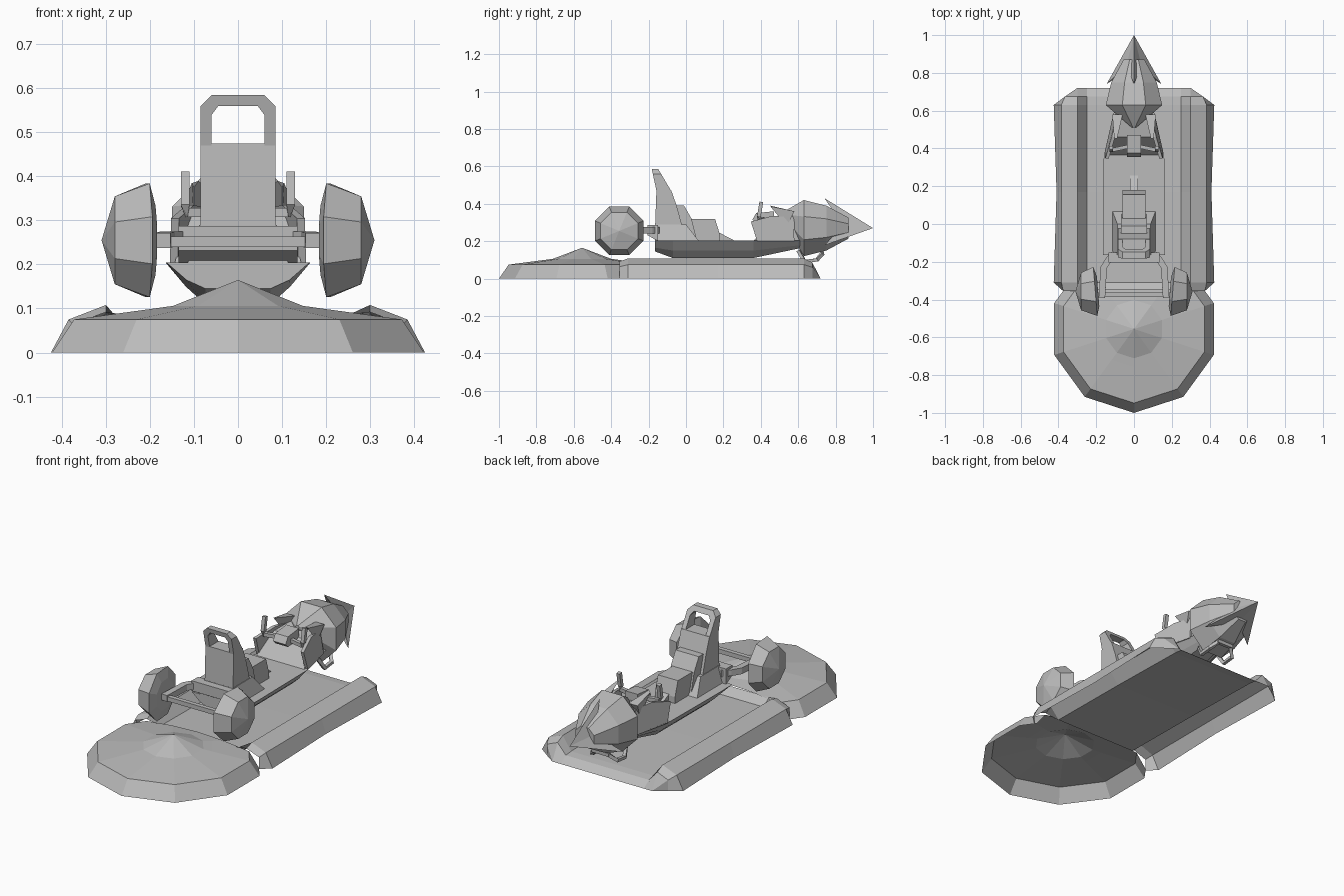
import bpy, bmesh
from math import sin, cos, pi
from mathutils import Vector

if "Cube" in bpy.data.objects:
    bpy.data.objects.remove(bpy.data.objects["Cube"])

grey = bpy.data.materials.new("plain_grey")
grey.use_nodes = True
grey.diffuse_color = (0.5, 0.5, 0.5, 1)
grey.node_tree.nodes["Principled BSDF"].inputs["Base Color"].default_value = (0.5, 0.5, 0.5, 1)


def finish(name, bm):
    bmesh.ops.remove_doubles(bm, verts=bm.verts, dist=0.0005)
    bmesh.ops.recalc_face_normals(bm, faces=bm.faces)
    mesh = bpy.data.meshes.new(name)
    bm.to_mesh(mesh)
    bm.free()
    mesh.materials.append(grey)
    ob = bpy.data.objects.new(name, mesh)
    bpy.context.scene.collection.objects.link(ob)
    return ob


def loft(name, rings, closed=True, caps=True):
    bm = bmesh.new()
    rows = [[bm.verts.new(p) for p in r] for r in rings]
    n = len(rows[0])
    for a, b in zip(rows, rows[1:]):
        for i in range(n if closed else n - 1):
            j = (i + 1) % n
            bm.faces.new((a[i], a[j], b[j], b[i]))
    if caps:
        bm.faces.new(rows[0])
        bm.faces.new(rows[-1])
    return finish(name, bm)


def prism(name, profile, x0, x1):
    """Side profile of (y, z) points pushed across x."""
    return loft(name, [[(x, y, z) for y, z in profile] for x in (x0, x1)])


def bar(name, points, w):
    """Square rod along a path, one mitred ring per point."""
    pts = [Vector(p) for p in points]
    rings = []
    for i, p in enumerate(pts):
        d = (pts[min(i + 1, len(pts) - 1)] - pts[max(i - 1, 0)]).normalized()
        side = d.cross(Vector((0, 0, 1)))
        if side.length < 0.3:
            side = d.cross(Vector((0, 1, 0)))
        side.normalize()
        up = side.cross(d)
        rings.append([p + side * a * w + up * b * w
                      for a, b in ((-1, -1), (1, -1), (1, 1), (-1, 1))])
    return loft(name, rings)


def spin(profile, n, turn, place):
    return [[place(r * cos(turn + 2 * pi * i / n), r * sin(turn + 2 * pi * i / n), h)
             for i in range(n)] for r, h in profile]


# Track: sunken floor between raised, open-bottomed rails
# each station: y, widest x, rail height factor, floor height
stations = [(-0.355, 0.375, 0.85, 0.085), (-0.31, 0.43, 1, 0.05), (0.17, 0.41, 1, 0.045),
            (0.63, 0.43, 1, 0.035), (0.675, 0.365, 0.8, 0.03), (0.72, 0.30, 0, 0.0)]
rings = []
for y, lim, k, floor in stations:
    half = [(0.25, floor), (0.30, 0.108 * k), (0.385, 0.075 * k), (0.425, 0)]
    half = [(min(x, lim), z) for x, z in half]
    rings.append([(-x, y, z) for x, z in reversed(half)] + [(x, y, z) for x, z in half])
loft("track", rings, closed=False, caps=False)

# Ten-sided open-bottomed turntable, cut off where it meets the track
disc = [(0.444, 0), (0.392, 0.075), (0.20, 0.100), (0.155, 0.106), (0, 0.165)]
table = loft("turntable", spin(disc, 10, -pi / 2, lambda a, b, h: (a, b - 0.556, h)), caps=False)
bm = bmesh.new()
bm.from_mesh(table.data)
bmesh.ops.bisect_plane(bm, geom=bm.verts[:] + bm.edges[:] + bm.faces[:],
                       plane_co=(0, -0.345, 0), plane_no=(0, 1, 0), clear_outer=True)
bm.to_mesh(table.data)
bm.free()

# Boat-shaped hull with flaring sides
hull = [(-0.165, 0.163, 0.145, 0.165), (-0.07, 0.165, 0.11, 0.15), (0.36, 0.16, 0.11, 0.15),
        (0.62, 0.10, 0.165, 0.18)]
loft("hull", [[(-w * 0.45, y, b), (w * 0.45, y, b), (w * 0.72, y, m), (w, y, 0.205),
               (-w, y, 0.205), (-w * 0.72, y, m)] for y, w, b, m in hull])

# Seat: base, back, stepped cushions
loft("seat_base", [[(-w, y0, z), (w, y0, z), (w, y1, z), (-w, y1, z)]
                   for w, y0, y1, z in ((0.115, -0.165, 0.07, 0.20), (0.088, -0.165, 0.0, 0.29))])
prism("seat_back", [(-0.165, 0.28), (-0.158, 0.475), (-0.08, 0.475), (-0.05, 0.39),
                    (-0.02, 0.28)], -0.085, 0.085)
prism("seat_step_rear", [(-0.09, 0.20), (-0.09, 0.39), (-0.01, 0.39), (0.03, 0.32),
                         (0.06, 0.20)], -0.07, 0.07)
prism("seat_step_front", [(0, 0.20), (0, 0.32), (0.155, 0.32), (0.18, 0.24), (0.18, 0.20)],
      -0.06, 0.06)
prism("seat_tongue", [(0.17, 0.20), (0.17, 0.25), (0.265, 0.20)], -0.022, 0.022)

# Headrest loop: outer and inner outline joined front and back
outer = [(-0.085, 0.47), (-0.085, 0.56), (-0.06, 0.585), (0.06, 0.585), (0.085, 0.56), (0.085, 0.47)]
inner = [(-0.06, 0.47), (-0.06, 0.54), (-0.045, 0.56), (0.045, 0.56), (0.06, 0.54), (0.06, 0.47)]


def lean(z, front):
    t = (z - 0.47) / 0.115
    return (-0.08 - 0.068 * t) if front else (-0.158 - 0.025 * t)


loft("headrest_loop", [[(o[0], lean(o[1], 0), o[1]), (o[0], lean(o[1], 1), o[1]),
                        (i[0], lean(i[1], 1), i[1]), (i[0], lean(i[1], 0), i[1])]
                       for o, i in zip(outer, inner)])

# Axle and rear crossmember
bar("axle", [(-0.19, -0.375, 0.252), (0.19, -0.375, 0.252)], 0.012)
prism("crossmember", [(-0.205, 0.232), (-0.205, 0.287), (-0.15, 0.287), (-0.15, 0.20)],
      -0.135, 0.135)

wheel = [(0, 0.19), (0.085, 0.19), (0.14, 0.205), (0.108, 0.28), (0, 0.31)]
cheek = [(0.155, 0.38, 0.20), (0.152, 0.347, 0.305), (0.118, 0.46, 0.335),
         (0.095, 0.57, 0.33), (0.11, 0.58, 0.20)]
for name, s in (("left", 1), ("right", -1)):
    # Wheels, slightly turned, on bent arms
    loft(name + "_wheel", spin(wheel, 8, pi / 8,
         lambda a, b, h: (s * (h + 0.08 * a * (h < 0.25)), a - 0.357, b + 0.255)), caps=False)
    bar(name + "_arm", [(s * 0.10, -0.155, 0.258), (s * 0.135, -0.19, 0.258),
                        (s * 0.16, -0.23, 0.258), (s * 0.17, -0.39, 0.255)], 0.017)
    # Cowl cheeks, horns, steering handles and bumper stays
    loft(name + "_cheek", [[(s * (x - t), y, z) for x, y, z in cheek] for t in (0, 0.018)])
    loft(name + "_horn", [[(s * 0.09, 0.45, 0.39), (s * 0.105, 0.455, 0.385), (s * 0.10, 0.46, 0.375)],
                          [(s * 0.06, 0.58, 0.36), (s * 0.115, 0.58, 0.36), (s * 0.10, 0.54, 0.28)]])
    bar(name + "_handle", [(s * 0.03, 0.41, 0.318), (s * 0.115, 0.392, 0.318),
                           (s * 0.12, 0.39, 0.335), (s * 0.12, 0.403, 0.41)], 0.010)
    bar(name + "_bumper_stay", [(s * 0.06, 0.60, 0.15), (s * 0.075, 0.635, 0.092),
                                (s * 0.075, 0.70, 0.10), (s * 0.04, 0.73, 0.135)], 0.009)
bar("bumper", [(-0.05, 0.73, 0.135), (0.05, 0.73, 0.135)], 0.009)

# Sloped dash panel, narrowing towards the nose, and steering box
dash = [(0.36, 0.20, 0.145), (0.46, 0.315, 0.112), (0.57, 0.335, 0.09), (0.62, 0.20, 0.09)]
loft("dash", [[(s * w, y, z) for y, z, w in dash] for s in (-1, 1)])
prism("steering_box", [(0.355, 0.315), (0.375, 0.35), (0.47, 0.36), (0.47, 0.30),
                       (0.375, 0.295)], -0.038, 0.038)

# Faceted nose along y, its rear point raised above the dash
nose = [(0.012, 0.51), (0.162, 0.63), (0.13, 0.75), (0.06, 0.87)]
loft("nose", spin(nose, 8, pi / 8, lambda a, b, h: (a, h, b + (0.34 if h < 0.6 else 0.27))))

# Three-pointed spike on the tip
star, hub = [], []
for i in range(6):
    r, y = ((0.168, 0.74), (0.045, 0.84))[i % 2]
    a = pi / 2 + i * pi / 3
    star.append((r * cos(a), y, 0.262 + r * sin(a)))
    hub.append((0, 0.86, 0.27))
loft("nose_spike", [hub, star, [(0, 1.0, 0.27)] * 6], caps=False)
